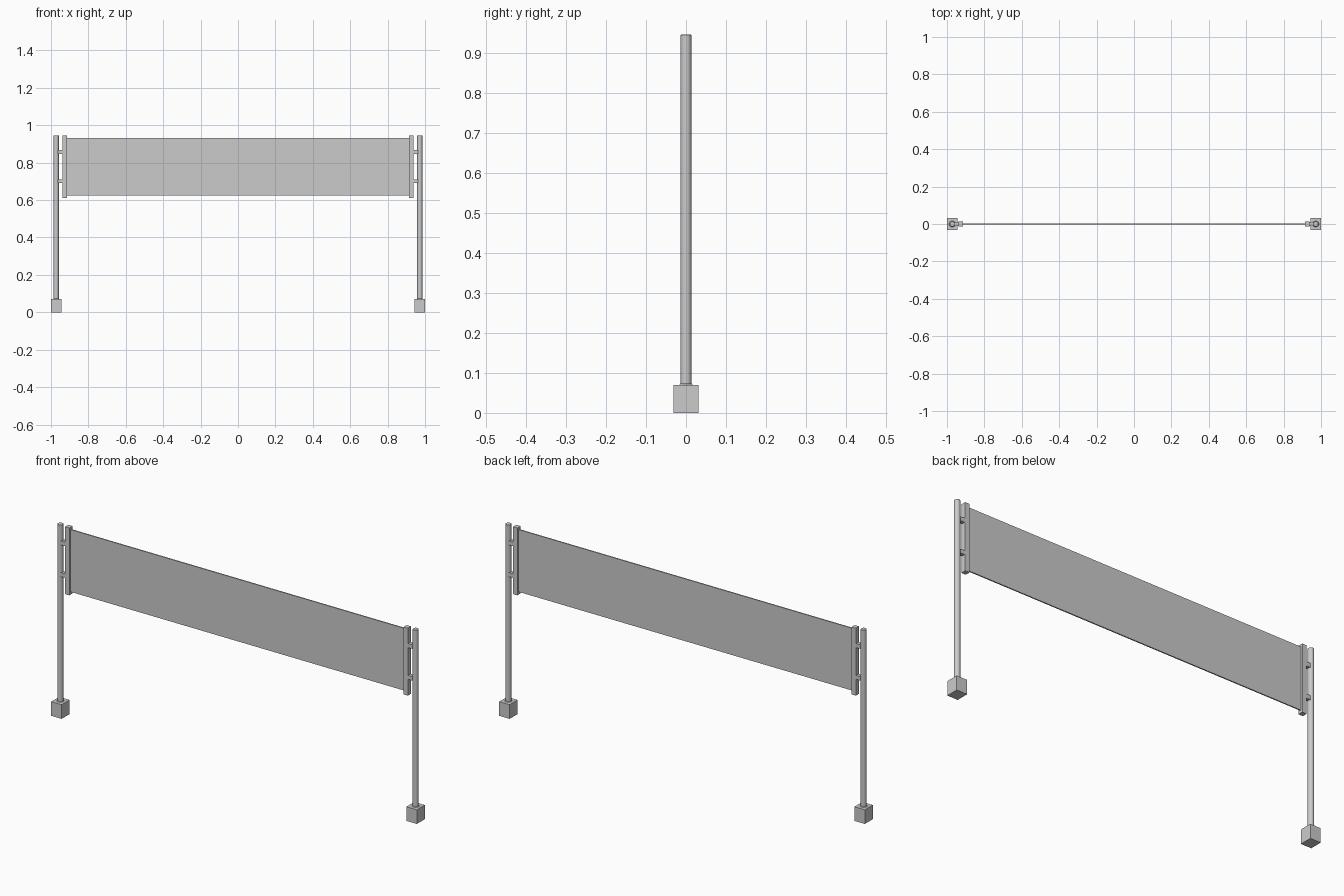
import bpy, bmesh
from mathutils import Matrix

if "Cube" in bpy.data.objects:
    bpy.data.objects.remove(bpy.data.objects["Cube"])


def finish(bm, name):
    mesh = bpy.data.meshes.new(name)
    bm.to_mesh(mesh)
    bm.free()
    ob = bpy.data.objects.new(name, mesh)
    bpy.context.collection.objects.link(ob)
    return ob


def box(name, x0, x1, depth, z0, z1, top_chamfer=0):
    bm = bmesh.new()
    bmesh.ops.create_cube(bm, size=1)
    for v in bm.verts:
        v.co.x = x1 if v.co.x > 0 else x0
        v.co.y *= depth
        v.co.z = z1 if v.co.z > 0 else z0
    if top_chamfer:
        edges = [e for e in bm.edges if all(v.co.z == z1 for v in e.verts)]
        bmesh.ops.bevel(bm, geom=edges, offset=top_chamfer, segments=1, affect='EDGES')
    return finish(bm, name)


def rod(name, x, r, z0, z1, r_top=None, rim=0):
    bm = bmesh.new()
    bmesh.ops.create_cone(bm, cap_ends=True, segments=24, radius1=r,
                          radius2=r_top or r, depth=z1 - z0,
                          matrix=Matrix.Translation((x, 0, (z0 + z1) / 2)))
    if rim:
        edges = [e for e in bm.edges if all(v.co.z > z1 - 1e-4 for v in e.verts)]
        bmesh.ops.bevel(bm, geom=edges, offset=rim, segments=1, affect='EDGES')
    ob = finish(bm, name)
    bpy.ops.object.select_all(action='DESELECT')
    bpy.context.view_layer.objects.active = ob
    ob.select_set(True)
    bpy.ops.object.shade_smooth_by_angle()
    return ob


# Both end supports
for s, side in ((-1, "left"), (1, "right")):
    def span(a, b):
        return sorted((s * a, s * b))
    # Foot block with collar around the post
    box(side + "_foot", *span(0.943, 1.0), 0.062, 0, 0.07, 0.003)
    rod(side + "_collar", s * 0.972, 0.018, 0.068, 0.073, 0.0145)
    # Round post
    rod(side + "_post", s * 0.972, 0.0137, 0.07, 0.945, rim=0.001)
    # Upright clamp holding the panel edge
    box(side + "_clamp_bar", *span(0.914, 0.938), 0.025, 0.611, 0.944)
    # Two short brackets from post to clamp
    for label, z in (("lower", 0.70), ("upper", 0.857)):
        box(f"{side}_{label}_bracket", *span(0.936, 0.964), 0.02, z - 0.01, z + 0.01)

# Thin stretched panel
box("panel", -0.92, 0.92, 0.006, 0.625, 0.933)
